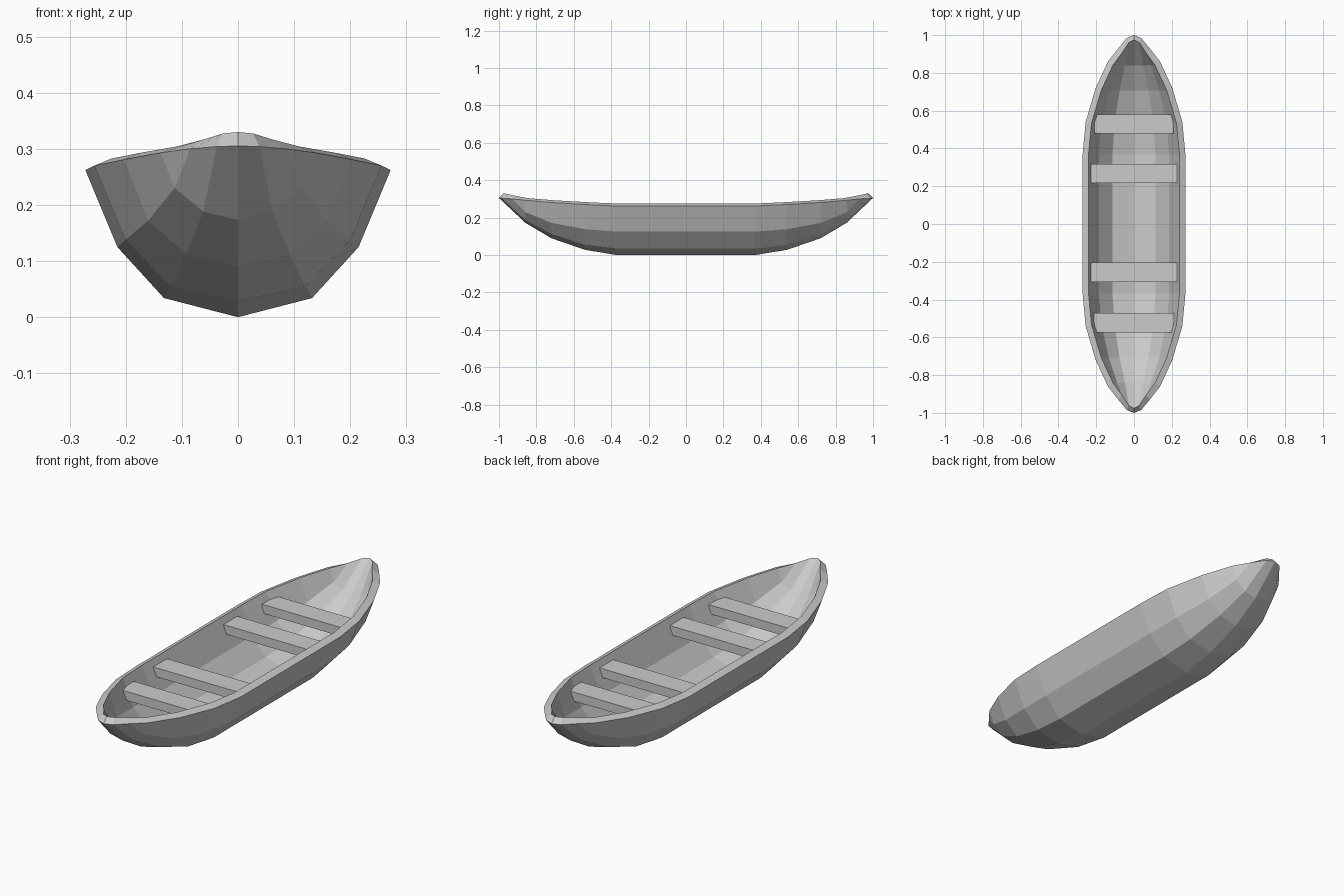
import bpy, bmesh

if "Cube" in bpy.data.objects:
    bpy.data.objects.remove(bpy.data.objects["Cube"])

# Half cross-sections (x, z) from keel to rim, keyed by station y
stations = [
    (0.37, [(0, 0.0), (0.132, 0.034), (0.215, 0.125), (0.272, 0.262)]),
    (0.54, [(0, 0.028), (0.120, 0.055), (0.200, 0.138), (0.256, 0.270)]),
    (0.72, [(0, 0.090), (0.092, 0.112), (0.160, 0.172), (0.203, 0.281)]),
    (0.86, [(0, 0.173), (0.062, 0.188), (0.113, 0.230), (0.138, 0.293)]),
]
# Last ring lies along the rim (x, y, z) so the hull closes to a point
tip = [(0, 1.0, 0.305), (0.038, 0.985, 0.304), (0.085, 0.928, 0.300), (0.138, 0.86, 0.293)]


def ring(points):
    """Mirror half a ring across x = 0."""
    return [(-x, y, z) for x, y, z in reversed(points[1:])] + list(points)


half = [ring([(x, y, z) for x, z in prof]) for y, prof in stations] + [ring(tip)]
rings = [[(x, -y, z) for x, y, z in r] for r in reversed(half)] + half

# Hull skin
bm = bmesh.new()
verts = [[bm.verts.new(p) for p in r] for r in rings]
for a, b in zip(verts, verts[1:]):
    for i in range(len(a) - 1):
        bm.faces.new((a[i], b[i], b[i + 1], a[i + 1]))
bmesh.ops.remove_doubles(bm, verts=bm.verts, dist=0.0005)
bm.normal_update()
lowest = min(bm.faces, key=lambda f: f.calc_center_median().z)
if lowest.normal.z > 0:
    bmesh.ops.reverse_faces(bm, faces=bm.faces)
mesh = bpy.data.meshes.new("hull")
bm.to_mesh(mesh)
bm.free()
hull = bpy.data.objects.new("hull", mesh)
bpy.context.collection.objects.link(hull)

# Plank thickness, grown inward
solid = hull.modifiers.new("thickness", 'SOLIDIFY')
solid.thickness = 0.034
solid.offset = -1
solid.use_even_offset = True

# Bench seats, ends sunk into the hull wall
for i, (y, half_width) in enumerate([(0.53, 0.21), (0.267, 0.227), (-0.255, 0.227), (-0.523, 0.212)]):
    bpy.ops.mesh.primitive_cube_add(size=1, location=(0, y, 0.225))
    seat = bpy.context.object
    seat.name = f"seat_{i + 1}"
    seat.scale = (2 * half_width, 0.102, 0.042)
